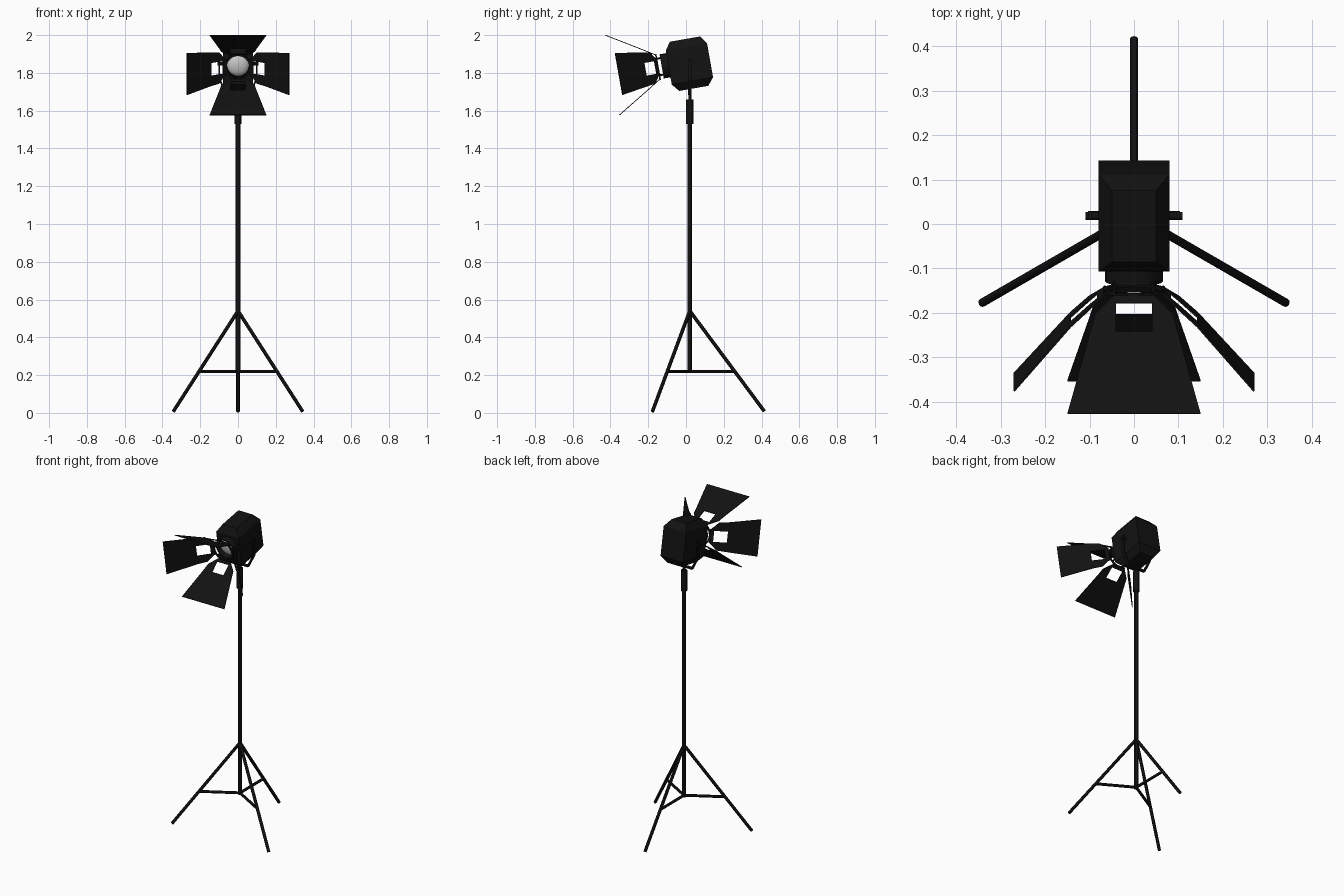
import bpy, bmesh, math
from mathutils import Vector, Matrix

if "Cube" in bpy.data.objects:
    bpy.data.objects.remove(bpy.data.objects["Cube"])

black = bpy.data.materials.new("matte_black")
black.diffuse_color = (0.006, 0.006, 0.006, 1)
black.use_nodes = True
black.node_tree.nodes["Principled BSDF"].inputs["Base Color"].default_value = black.diffuse_color

# Head frame: pivot at the yoke knobs, tilted 10 degrees down to the front
HEAD = Matrix.Translation((0, 0.018, 1.848)) @ Matrix.Rotation(math.radians(10), 4, 'X')
AXIS_Z = 0.012   # optical axis height in the head frame
PY = 0.02        # pole position


def mesh_obj(name, verts, faces, matrix=None, mat=black):
    me = bpy.data.meshes.new(name)
    me.from_pydata([tuple(v) for v in verts], [], faces)
    bm = bmesh.new()
    bm.from_mesh(me)
    bmesh.ops.recalc_face_normals(bm, faces=bm.faces)
    bm.to_mesh(me)
    bm.free()
    ob = bpy.data.objects.new(name, me)
    bpy.context.collection.objects.link(ob)
    if matrix:
        ob.matrix_world = matrix
    if mat:
        me.materials.append(mat)
    return ob


def smooth(ob):
    bpy.ops.object.select_all(action='DESELECT')
    ob.select_set(True)
    bpy.context.view_layer.objects.active = ob
    bpy.ops.object.shade_smooth_by_angle()


def rod(name, a, b, r, sides=12, matrix=None):
    a, b = Vector(a), Vector(b)
    q = (b - a).to_track_quat('Z', 'Y')
    ring = [q @ Vector((r * math.cos(2 * math.pi * i / sides),
                        r * math.sin(2 * math.pi * i / sides), 0)) for i in range(sides)]
    n = sides
    faces = [(i, (i + 1) % n, n + (i + 1) % n, n + i) for i in range(n)]
    faces += [tuple(range(n)), tuple(range(n, 2 * n))]
    ob = mesh_obj(name, [a + v for v in ring] + [b + v for v in ring], faces, matrix)
    smooth(ob)
    return ob


def lathe(name, profile, closed, mat=black, sides=24):
    """Revolve (radius, y) points around the head's optical axis."""
    m = len(profile)
    verts = [(r * math.cos(2 * math.pi * i / sides), y, AXIS_Z + r * math.sin(2 * math.pi * i / sides))
             for i in range(sides) for r, y in profile]
    faces = []
    for i in range(sides):
        j = (i + 1) % sides
        for k in range(m if closed else m - 1):
            l = (k + 1) % m
            faces.append((i * m + k, i * m + l, j * m + l, j * m + k))
    if not closed:
        faces += [tuple(i * m for i in range(sides)), tuple(i * m + m - 1 for i in range(sides))]
    ob = mesh_obj(name, verts, faces, HEAD, mat)
    smooth(ob)
    return ob


# Stand: pole, collar, stem
rod("pole", (0, PY, 0.21), (0, PY, 1.56), 0.0125)
rod("pole_collar", (0, PY, 1.53), (0, PY, 1.66), 0.019)
rod("yoke_stem", (0, PY, 1.655), (0, PY, 1.685), 0.008)

# Tripod legs with horizontal braces
top = Vector((0, PY, 0.54))
for i, ang in enumerate((90, 210, 330)):
    a = math.radians(ang)
    foot = Vector((0.395 * math.cos(a), PY + 0.395 * math.sin(a), 0.008))
    rod(f"leg_{i}", top, foot, 0.0095)
    joint = top.lerp(foot, 0.604)
    rod(f"brace_{i}", (0, PY, joint.z), joint, 0.0085)

# Yoke: bent flat strap around the lower half of the housing
path = [(-0.103, 1.87), (-0.103, 1.765), (-0.062, 1.682), (0.062, 1.682), (0.103, 1.765), (0.103, 1.87)]
inner = [(-0.094, 1.87), (-0.094, 1.767), (-0.056, 1.692), (0.056, 1.692), (0.094, 1.767), (0.094, 1.87)]
verts = [(x, PY + s, z) for s in (-0.009, 0.009) for x, z in path + inner]
faces = [(0, 6, 18, 12), (5, 11, 23, 17)]
for k in range(5):
    faces += [(k, k + 1, k + 7, k + 6), (k + 12, k + 13, k + 19, k + 18),
              (k, k + 1, k + 13, k + 12), (k + 6, k + 7, k + 19, k + 18)]
mesh_obj("yoke", verts, faces)
for s in (-1, 1):
    rod("tilt_knob", (s * 0.07, 0, 0), (s * 0.109, 0, 0), 0.0095, matrix=HEAD)

# Lamp housing: box with tapered top and bottom
verts = []
for hx, hy, z in ((0.05, 0.078, -0.132), (0.08, 0.111, -0.092), (0.08, 0.111, 0.09), (0.05, 0.082, 0.133)):
    verts += [(-hx, -hy, z), (hx, -hy, z), (hx, hy, z), (-hx, hy, z)]
faces = [(0, 1, 2, 3), (12, 13, 14, 15)]
for l in (0, 4, 8):
    faces += [(l + i, l + (i + 1) % 4, l + 4 + (i + 1) % 4, l + 4 + i) for i in range(4)]
mesh_obj("housing", verts, faces, HEAD)

# Snout tube, domed lens, barn door ring
lathe("snout", [(0.065, -0.10), (0.065, -0.147), (0.059, -0.147), (0.059, -0.10)], True)
lathe("lens", [(0.058, -0.108)] + [(0.058 * math.cos(t), -0.112 - 0.025 * math.sin(t))
      for t in [math.radians(d) for d in (0, 15, 30, 45, 60, 75, 88)]], False, None)
lathe("door_ring", [(0.069, -0.163), (0.069, -0.171), (0.060, -0.171), (0.060, -0.163)], True)
for i in range(4):
    a = math.radians(45 + 90 * i)
    x, z = 0.063 * math.cos(a), AXIS_Z + 0.063 * math.sin(a)
    rod(f"ring_clip_{i}", (x, -0.14, z), (x, -0.168, z), 0.005, 8, HEAD)


def flap(name, angle, rows, window):
    """Barn door: rows of (distance from axis, y, half width), with a cut-out after row 1."""
    d = Vector((math.cos(angle), 0, math.sin(angle)))
    t = Vector((-math.sin(angle), 0, math.cos(angle)))
    verts, faces = [], []
    for r, y, h in rows:
        for w in (-h, -window, window, h):
            verts.append(Vector((0, y, AXIS_Z)) + d * r + t * w)
    for k in range(len(rows) - 1):
        for c in range(3):
            if c == 1 and k in (1, 2):
                continue
            i = k * 4 + c
            faces.append((i, i + 1, i + 5, i + 4))
    ob = mesh_obj(name, verts, faces, HEAD)
    mod = ob.modifiers.new("thickness", 'SOLIDIFY')
    mod.thickness = 0.004
    mod.offset = 0
    # Hinge along the inner edge
    a, b = (Vector((0, rows[0][1], AXIS_Z)) + d * rows[0][0] + t * s * 0.042 for s in (-1, 1))
    rod(name + "_hinge", a, b, 0.004, 8, HEAD)


side_rows = [(0.066, -0.168, 0.042), (0.082, -0.181, 0.06), (0.10, -0.196, 0.084),
             (0.143, -0.235, 0.09), (0.27, -0.378, 0.113)]
tall_rows = [(0.064, -0.166, 0.042), (0.075, -0.184, 0.062), (0.09, -0.208, 0.088),
             (0.112, -0.243, 0.098), (0.2145, -0.412, 0.15)]
flap("right_door", 0, side_rows, 0.034)
flap("left_door", math.pi, side_rows, 0.034)
flap("top_door", math.pi / 2, tall_rows, 0.04)
flap("bottom_door", -math.pi / 2, tall_rows, 0.04)
